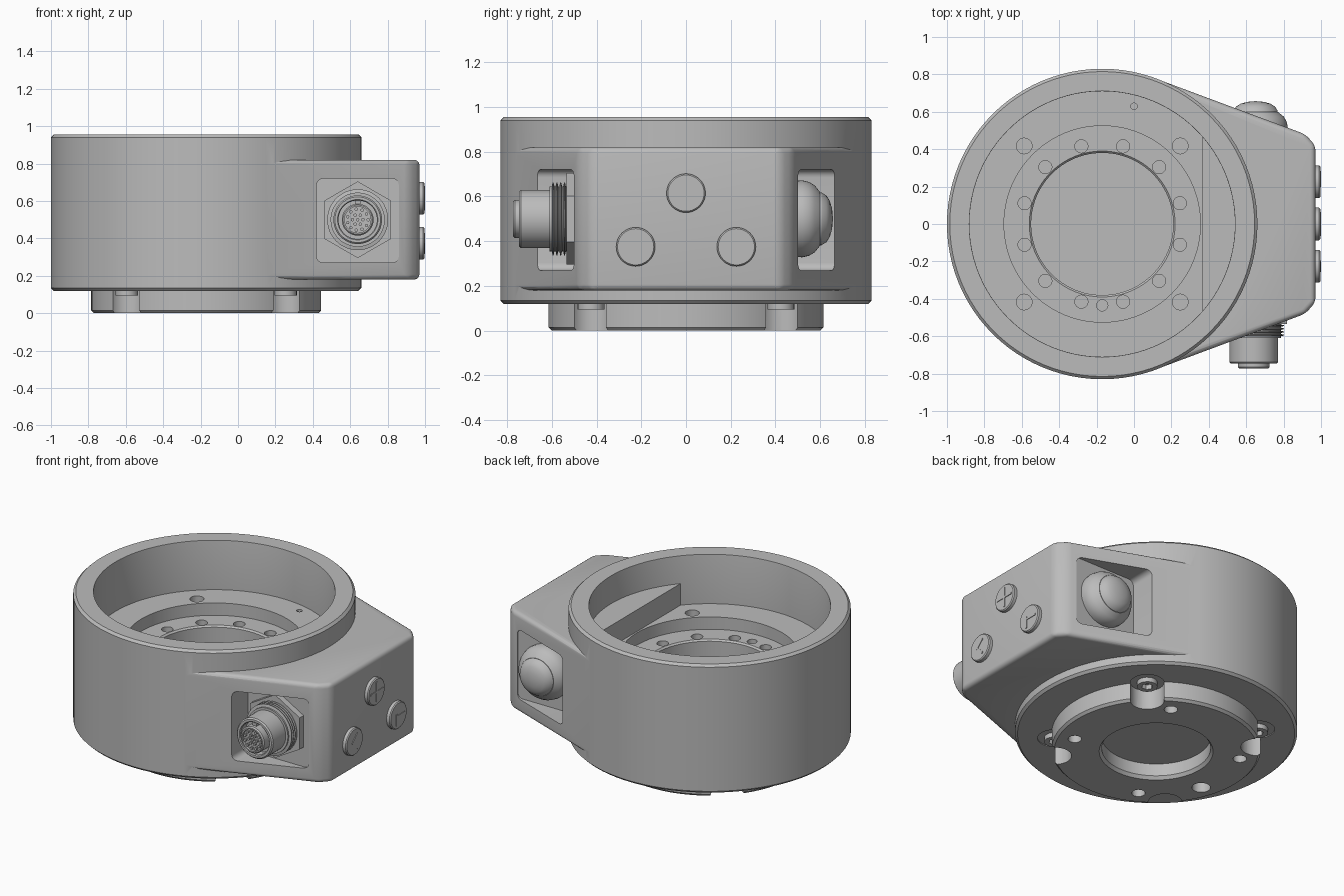
import bpy, bmesh
from math import radians, pi, cos, sin
from mathutils import Matrix, Vector

old = bpy.data.objects.get("Cube")
if old:
    bpy.data.objects.remove(old, do_unlink=True)

grey = bpy.data.materials.new("machined_grey")
grey.use_nodes = True
COLOUR = (0.5, 0.5, 0.5, 1)
grey.diffuse_color = COLOUR
grey.node_tree.nodes["Principled BSDF"].inputs["Base Color"].default_value = COLOUR

CX = -0.17            # axis of the round body
FRONT = Matrix.Rotation(pi / 2, 4, 'X')    # local z points to -y
BACK = Matrix.Rotation(-pi / 2, 4, 'X')    # local z points to +y
SIDE = Matrix.Rotation(pi / 2, 4, 'Y')     # local z points to +x


def finish(name, bm, loc=(0, 0, 0), rot=Matrix()):
    bmesh.ops.recalc_face_normals(bm, faces=bm.faces)
    bm.transform(Matrix.Translation(loc) @ rot)
    mesh = bpy.data.meshes.new(name)
    bm.to_mesh(mesh)
    bm.free()
    mesh.materials.append(grey)
    ob = bpy.data.objects.new(name, mesh)
    bpy.context.collection.objects.link(ob)
    return ob


def lathe(name, profile, loc, rot=Matrix(), steps=48):
    bm = bmesh.new()
    vs = [bm.verts.new((r, 0, z)) for r, z in profile]
    es = [bm.edges.new(p) for p in zip(vs, vs[1:])]
    bmesh.ops.spin(bm, geom=vs + es, cent=(0, 0, 0), axis=(0, 0, 1),
                   angle=2 * pi, steps=steps, use_merge=True)
    bmesh.ops.remove_doubles(bm, verts=bm.verts, dist=1e-5)
    return finish(name, bm, loc, rot)


def rod(name, r, z0, z1, loc, rot=Matrix(), steps=24):
    return lathe(name, [(0, z0), (r, z0), (r, z1), (0, z1)], loc, rot, steps)


def prism(name, outline, z0, z1, loc=(0, 0, 0), rot=Matrix()):
    bm = bmesh.new()
    face = bm.faces.new([bm.verts.new((x, y, z0)) for x, y in outline])
    ext = bmesh.ops.extrude_face_region(bm, geom=[face])
    bmesh.ops.translate(bm, vec=(0, 0, z1 - z0),
                        verts=[v for v in ext["geom"] if isinstance(v, bmesh.types.BMVert)])
    return finish(name, bm, loc, rot)


def box(name, size, loc, rot=Matrix()):
    bm = bmesh.new()
    bmesh.ops.create_cube(bm, size=1, matrix=Matrix.Diagonal((*size, 1)))
    return finish(name, bm, loc, rot)


def activate(ob):
    bpy.ops.object.select_all(action='DESELECT')
    ob.select_set(True)
    bpy.context.view_layer.objects.active = ob


def apply(ob, kind, **settings):
    mod = ob.modifiers.new(kind, kind)
    for key, value in settings.items():
        setattr(mod, key, value)
    activate(ob)
    bpy.ops.object.modifier_apply(modifier=mod.name)


def combine(ob, others, operation='DIFFERENCE'):
    for other in others:
        apply(ob, 'BOOLEAN', operation=operation, solver='EXACT', object=other)
        bpy.data.objects.remove(other, do_unlink=True)


def polar(r, degrees, z=0):
    a = radians(degrees)
    return Vector((CX + r * cos(a), r * sin(a), z))


# Round body with its stepped base and shallow recess underneath
body = lathe("main_body", [
    (0, .1), (.32, .1), (.32, .02), (.335, 0), (.6, 0), (.615, .015), (.615, .12),
    (.815, .12), (.83, .135), (.83, .94), (.815, .955), (0, .955)], (CX, 0, 0), steps=96)

# Tapered side housing, tangent to the body
half = [(-.05, .5), (.1, .779), (.15, .765), (.915, .48), (.97, .42)]
housing = prism("housing", half + [(x, -y) for x, y in reversed(half)], .18, .82)
apply(housing, 'BEVEL', width=.028, segments=4, limit_method='ANGLE', angle_limit=radians(25))
combine(body, [housing], 'UNION')

# Stepped bowl, then the pockets in both slanted flanks
bowl = lathe("bowl_cutter", [
    (0, .2), (.38, .2), (.38, .545), (.39, .555), (.525, .555), (.525, .635),
    (.71, .635), (.71, .95), (.72, 1), (0, 1)], (CX, 0, 0), steps=96)
combine(body, [bowl])
for sign in (-1, 1):
    pocket = box("pocket_cutter", (.44, .4, .45), (.64, sign * .695, .495))
    bm = bmesh.new()
    bm.from_mesh(pocket.data)
    upright = [e for e in bm.edges
               if abs((e.verts[0].co - e.verts[1].co).y) > .1]
    bmesh.ops.bevel(bm, geom=upright, offset=.035, segments=5, profile=.5, affect='EDGES')
    bm.to_mesh(pocket.data)
    bm.free()
    combine(body, [pocket])

# Bolt holes on both faces and notches around the base
cuts = [rod("hole", .035, .47, .6, polar(.43, 15 + 30 * i)) for i in range(12)]
cuts.append(rod("hole", .03, .47, .6, polar(.435, 270)))
cuts.append(rod("hole", .017, .58, .7, (0, .63, 0)))
for a in range(45, 360, 90):
    cuts.append(rod("hole", .042, .57, .7, polar(.59, a)))
    cuts.append(rod("notch", .1, -.05, .125, polar(.6, a), steps=32))
for a, r in ((-23, .04), (60, .04), (150, .04), (198, .055), (242, .04)):
    cuts.append(rod("hole", r, -.05, .085, polar(.5, a)))
combine(body, cuts)

# Flat-sided cover inside the bowl
arc = [(polar(.715, -41.5 + 83 * i / 16)).xy for i in range(17)]
prism("inner_cover", arc, .6, .775)

# Socket screws in the base notches
for a in range(45, 360, 90):
    screw = rod("base_screw", .06, .095, .14, polar(.6, a))
    combine(screw, [rod("socket", .034, .05, .125, polar(.6, a), steps=6)])

# Cable connector on the front flank
plug = (.64, -.49, .5)
rod("connector_nut", .205, -.01, .045, plug, FRONT @ Matrix.Rotation(pi / 6, 4, 'Z'), 6)
thread = [(0, .04), (.145, .04)]
for i in range(4):
    thread += [(.145, .047 + i * .017), (.163, .051 + i * .017),
               (.163, .055 + i * .017), (.145, .059 + i * .017)]
lathe("connector_thread", thread + [(.145, .12), (0, .12)], plug, FRONT)
lathe("connector_barrel", [(0, .1), (.13, .1), (.13, .248), (.122, .256), (.108, .256),
                           (.103, .25), (.103, .2), (0, .2)], plug, FRONT)
lathe("connector_insert", [(0, .19), (.085, .19), (.085, .275), (.078, .283), (.07, .283),
                           (.07, .265), (0, .265)], plug, FRONT)
for count, r in ((1, 0), (6, .028), (11, .056)):
    for i in range(count):
        a = 2 * pi * i / count
        rod("connector_pin", .009, .26, .28,
            (plug[0] + r * cos(a), plug[1], plug[2] + r * sin(a)), FRONT, 10)
box("connector_key", (.03, .05, .02), (.64, -.72, .593))

# Domed lamp on the back flank
lamp = (.65, .49, .5)
lathe("lamp_collar", [(0, 0), (.17, 0), (.172, .03), (.165, .06), (.15, .085), (.125, .105),
                      (.12, .11), (0, .11)], lamp, BACK)
lathe("lamp_dome", [(0, .09), (.118, .09), (.118, .115), (.105, .137), (.08, .153),
                    (.045, .163), (0, .167)], lamp, BACK)

# Three round buttons with thin raised marks on the end face
marks = {(0, .615): [(0, 0, 0), (0, 0, 90)],
         (-.225, .375): [(0, .022, 45), (0, -.022, -45)],
         (.225, .375): [(.022, .0, 0), (-.022, -.022, 90)]}
for (y, z), bars in marks.items():
    lathe("button", [(0, -.02), (.087, -.02), (.087, .02), (.081, .026), (0, .026)],
          (.97, y, z), SIDE)
    for dy, dz, turn in bars:
        length = .13 if y == 0 else .075
        box("button_mark", (.006, length, .012), (.997, y + dy, z + dz),
            Matrix.Rotation(radians(turn), 4, 'X'))

# Smooth curved walls, keep machined edges crisp
for ob in list(bpy.context.scene.objects):
    if ob.type == 'MESH' and grey.name in ob.data.materials:
        activate(ob)
        bpy.ops.object.shade_smooth_by_angle(angle=radians(28))
